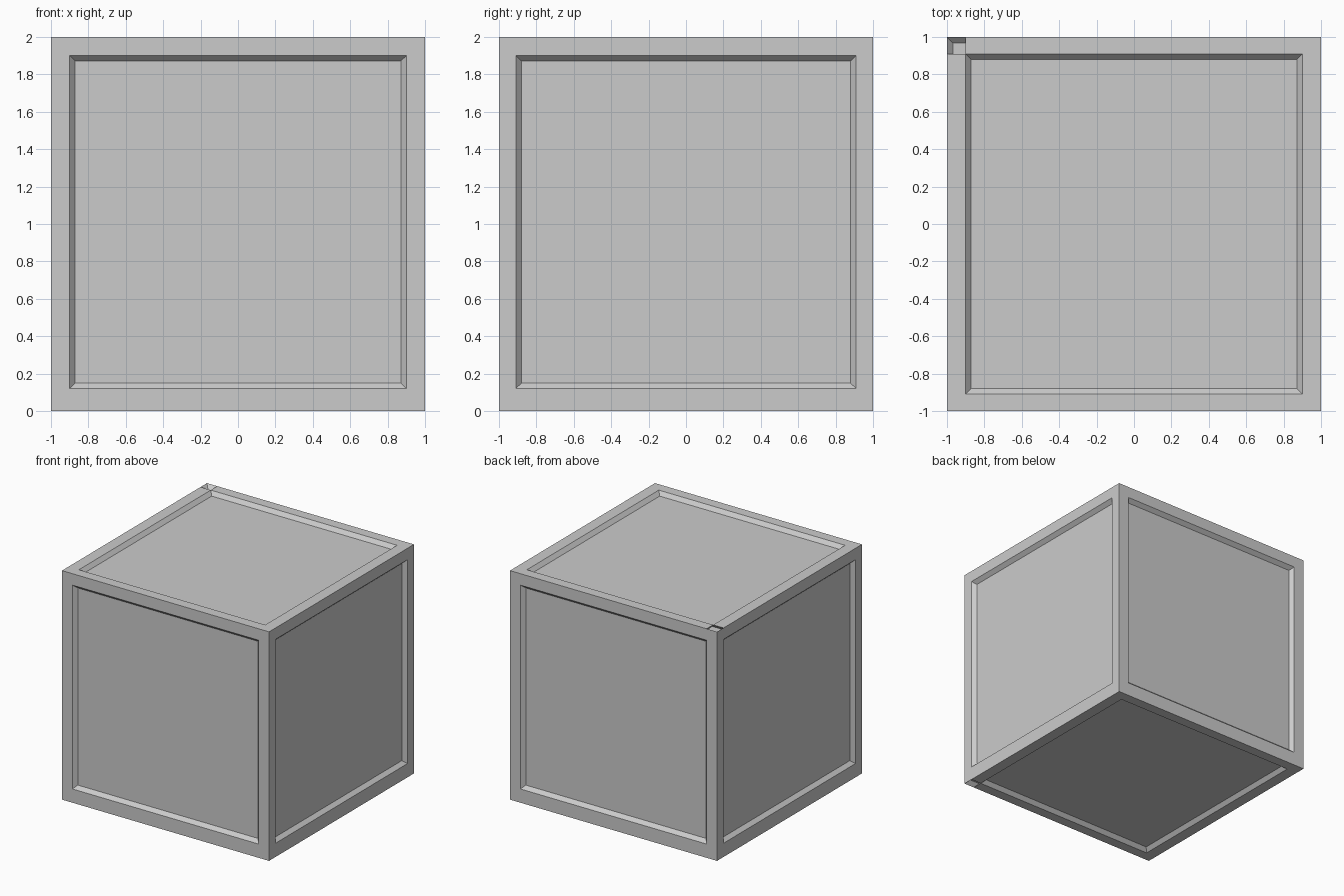
import bpy, bmesh
from mathutils import Vector

if "Cube" in bpy.data.objects:
    bpy.data.objects.remove(bpy.data.objects["Cube"])

# Cube, cut into a rim and a central panel on each side
bm = bmesh.new()
bmesh.ops.create_cube(bm, size=2)
cuts = {0: (-0.9, 0.9), 1: (-0.91, 0.91), 2: (-0.88, 0.9)}
for axis, positions in cuts.items():
    normal = Vector((0, 0, 0))
    normal[axis] = 1
    for p in positions:
        bmesh.ops.bisect_plane(bm, geom=bm.verts[:] + bm.edges[:] + bm.faces[:],
                               plane_co=normal * p, plane_no=normal, dist=1e-5)


def is_recessed(face):
    c = face.calc_center_median()
    panel = sum(abs(v) < 0.3 for v in c) == 2
    top_notch = c.z > 0.99 and c.x < -0.9 and c.y > 0.91
    bottom_notch = c.z < -0.99 and c.x > 0.9 and c.y < -0.91
    return panel or top_notch or bottom_notch


# Six panels and two opposite corner notches, pushed in towards the centre
picked = [f for f in bm.faces if is_recessed(f)]
pushed = bmesh.ops.extrude_discrete_faces(bm, faces=picked)["faces"]
for v in {v for f in pushed for v in f.verts}:
    v.co *= 0.967
bmesh.ops.translate(bm, verts=bm.verts[:], vec=(0, 0, 1))

mesh = bpy.data.meshes.new("panelled_crate")
bm.to_mesh(mesh)
bm.free()
crate = bpy.data.objects.new("panelled_crate", mesh)
bpy.context.collection.objects.link(crate)
